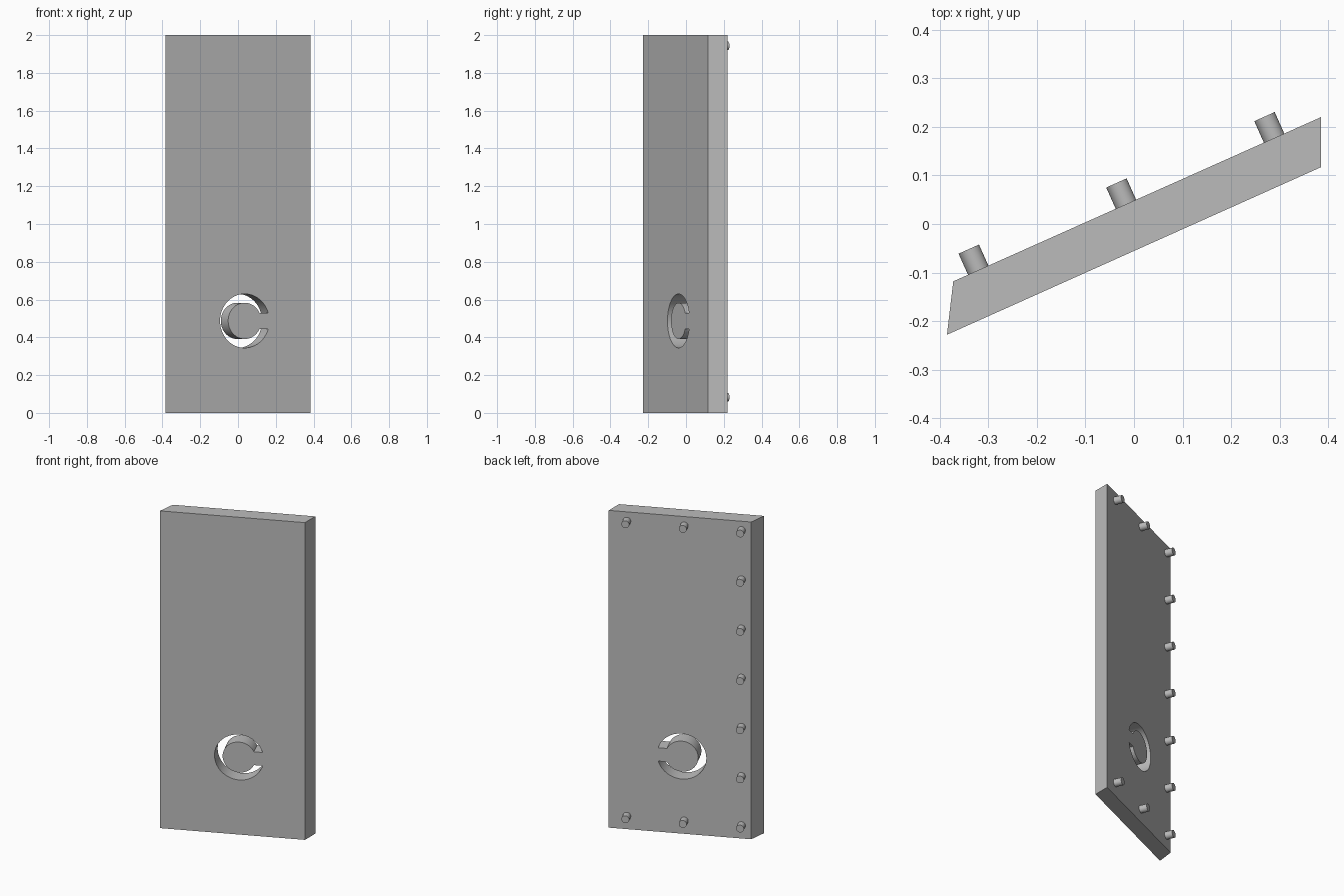
import bpy
import bmesh
import math
from mathutils import Matrix, Vector

if "Cube" in bpy.data.objects:
    bpy.data.objects.remove(bpy.data.objects["Cube"], do_unlink=True)

HEIGHT = 2.0
SLANT = math.atan2(0.345, 0.77)          # panel is turned about the vertical
TURN = Matrix.Rotation(SLANT, 4, 'Z')
ALONG = TURN @ Vector((1, 0, 0))
BACKWARD = TURN @ Vector((0, 1, 0))

grey = bpy.data.materials.new("plain grey")
grey.use_nodes = True
grey.diffuse_color = (0.5, 0.5, 0.5, 1)
grey.node_tree.nodes["Principled BSDF"].inputs["Base Color"].default_value = (0.5, 0.5, 0.5, 1)


def add_object(name, bm):
    bmesh.ops.recalc_face_normals(bm, faces=bm.faces)
    mesh = bpy.data.meshes.new(name)
    bm.to_mesh(mesh)
    bm.free()
    mesh.materials.append(grey)
    obj = bpy.data.objects.new(name, mesh)
    bpy.context.collection.objects.link(obj)
    return obj


def prism(name, outline, direction):
    """Extrude a closed outline along a direction."""
    bm = bmesh.new()
    face = bm.faces.new([bm.verts.new(p) for p in outline])
    new = bmesh.ops.extrude_face_region(bm, geom=[face], use_keep_orig=True)
    verts = [g for g in new["geom"] if isinstance(g, bmesh.types.BMVert)]
    bmesh.ops.translate(bm, verts=verts, vec=direction)
    return add_object(name, bm)


def smooth(obj):
    bpy.ops.object.select_all(action='DESELECT')
    obj.select_set(True)
    bpy.context.view_layer.objects.active = obj
    bpy.ops.object.shade_smooth_by_angle(angle=math.radians(30))


# Panel, with one bevelled vertical edge
footprint = [(-0.385, -0.228), (0.385, 0.117), (0.385, 0.22), (-0.372, -0.118)]
panel = prism("panel", [(x, y, 0) for x, y in footprint], Vector((0, 0, HEIGHT)))

# Open ring slot, cut square through the panel
OUTER, INNER, GAP = 0.143, 0.096, 0.042
STEPS = 48
centre = Vector((0.0355, -0.0396, 0.487))


def arc(radius):
    start = math.asin(GAP / radius)
    sweep = 2 * math.pi - 2 * start
    angles = [start + sweep * i / STEPS for i in range(STEPS + 1)]
    return [centre - BACKWARD * 0.05 + radius * (math.cos(a) * ALONG + Vector((0, 0, math.sin(a))))
            for a in angles]


cutter = prism("ring_slot_cutter", arc(OUTER) + arc(INNER)[::-1], BACKWARD * 0.2)
cutter.hide_render = True
cut = panel.modifiers.new("ring slot", 'BOOLEAN')
cut.operation = 'DIFFERENCE'
cut.solver = 'EXACT'
cut.object = cutter
bpy.context.view_layer.objects.active = panel
bpy.ops.object.modifier_apply(modifier=cut.name)
bpy.data.objects.remove(cutter, do_unlink=True)
smooth(panel)

# Pegs on the back: a full column on one edge, corners and middles elsewhere
PEG_RADIUS, PEG_LENGTH, SUNK = 0.023, 0.048, 0.01
LOW, HIGH = 0.083, 1.943
edge_peg = Vector((-0.3205, -0.0955, 0))
spots = [(0, LOW + (HIGH - LOW) * i / 6) for i in range(7)]
spots += [(d, z) for d in (0.333, 0.667) for z in (LOW, HIGH)]

for number, (distance, z) in enumerate(spots, 1):
    bm = bmesh.new()
    bmesh.ops.create_cone(bm, cap_ends=True, segments=32, radius1=PEG_RADIUS,
                          radius2=PEG_RADIUS, depth=PEG_LENGTH + SUNK)
    peg = add_object(f"peg_{number}", bm)
    place = edge_peg + ALONG * distance + BACKWARD * (PEG_LENGTH - SUNK) / 2
    place.z = z
    peg.matrix_world = Matrix.Translation(place) @ TURN @ Matrix.Rotation(math.pi / 2, 4, 'X')
    smooth(peg)
